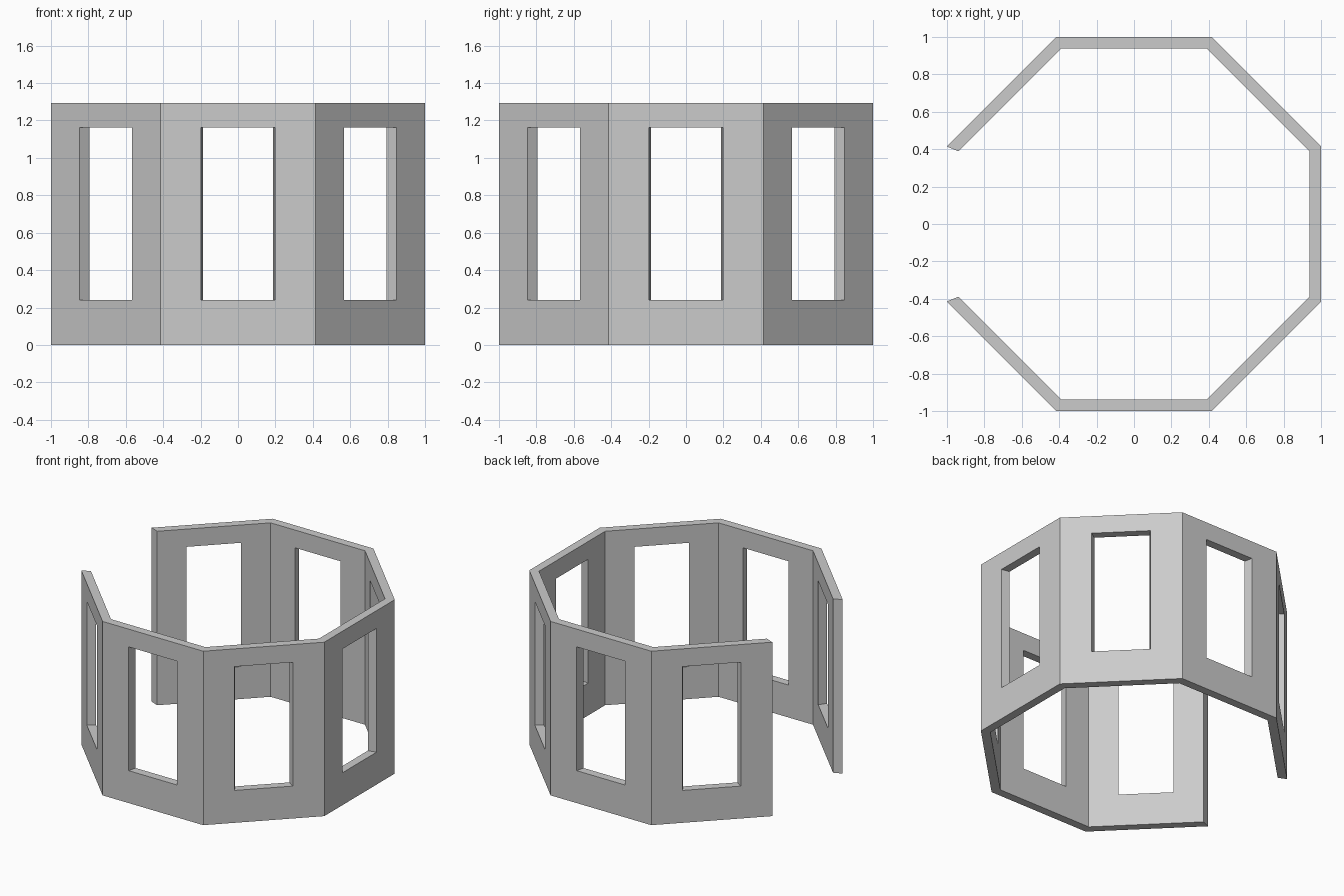
import bpy, bmesh, math
from mathutils import Matrix, Vector

if "Cube" in bpy.data.objects:
    bpy.data.objects.remove(bpy.data.objects["Cube"])

SIDES, OPEN_SIDE = 8, 4
INNER = 0.938                      # inner ring scale
HALF = math.tan(math.pi / SIDES)   # half panel width at apothem 1
US = [-HALF, -0.199, 0.199, HALF]  # panel and window columns
ZS = [0.0, 0.241, 1.162, 1.294]    # panel and window rows

bm = bmesh.new()


def quad(pts):
    bm.faces.new([bm.verts.new(p) for p in pts])


for k in range(SIDES):
    if k == OPEN_SIDE:
        continue                   # missing wall on the left side
    rot = Matrix.Rotation(k * 2 * math.pi / SIDES, 3, 'Z')

    def ring(r, i, j):
        return rot @ Vector((r, r * US[i], ZS[j]))

    # outer and inner wall skins around the window
    for i in range(3):
        for j in range(3):
            if i == 1 and j == 1:
                continue
            c = [(i, j), (i + 1, j), (i + 1, j + 1), (i, j + 1)]
            quad([ring(1, *p) for p in c])
            quad([ring(INNER, *p) for p in reversed(c)])

    # thickness strips: window reveal, top and bottom rims, open ends
    strips = [((1, 1), (2, 1)), ((2, 1), (2, 2)), ((2, 2), (1, 2)), ((1, 2), (1, 1))]
    for i in range(3):
        strips += [((i + 1, 0), (i, 0)), ((i, 3), (i + 1, 3))]
    for j in range(3):
        if k == OPEN_SIDE - 1:
            strips.append(((3, j + 1), (3, j)))
        if k == OPEN_SIDE + 1:
            strips.append(((0, j), (0, j + 1)))
    for a, b in strips:
        quad([ring(1, *a), ring(1, *b), ring(INNER, *b), ring(INNER, *a)])

bmesh.ops.remove_doubles(bm, verts=bm.verts[:], dist=1e-4)
bmesh.ops.recalc_face_normals(bm, faces=bm.faces[:])
# merge the flat cells of each wall
bmesh.ops.dissolve_limit(bm, angle_limit=math.radians(1), verts=bm.verts[:], edges=bm.edges[:])

mesh = bpy.data.meshes.new("windowed_octagon_wall")
bm.to_mesh(mesh)
bm.free()
bpy.context.collection.objects.link(bpy.data.objects.new("windowed_octagon_wall", mesh))
